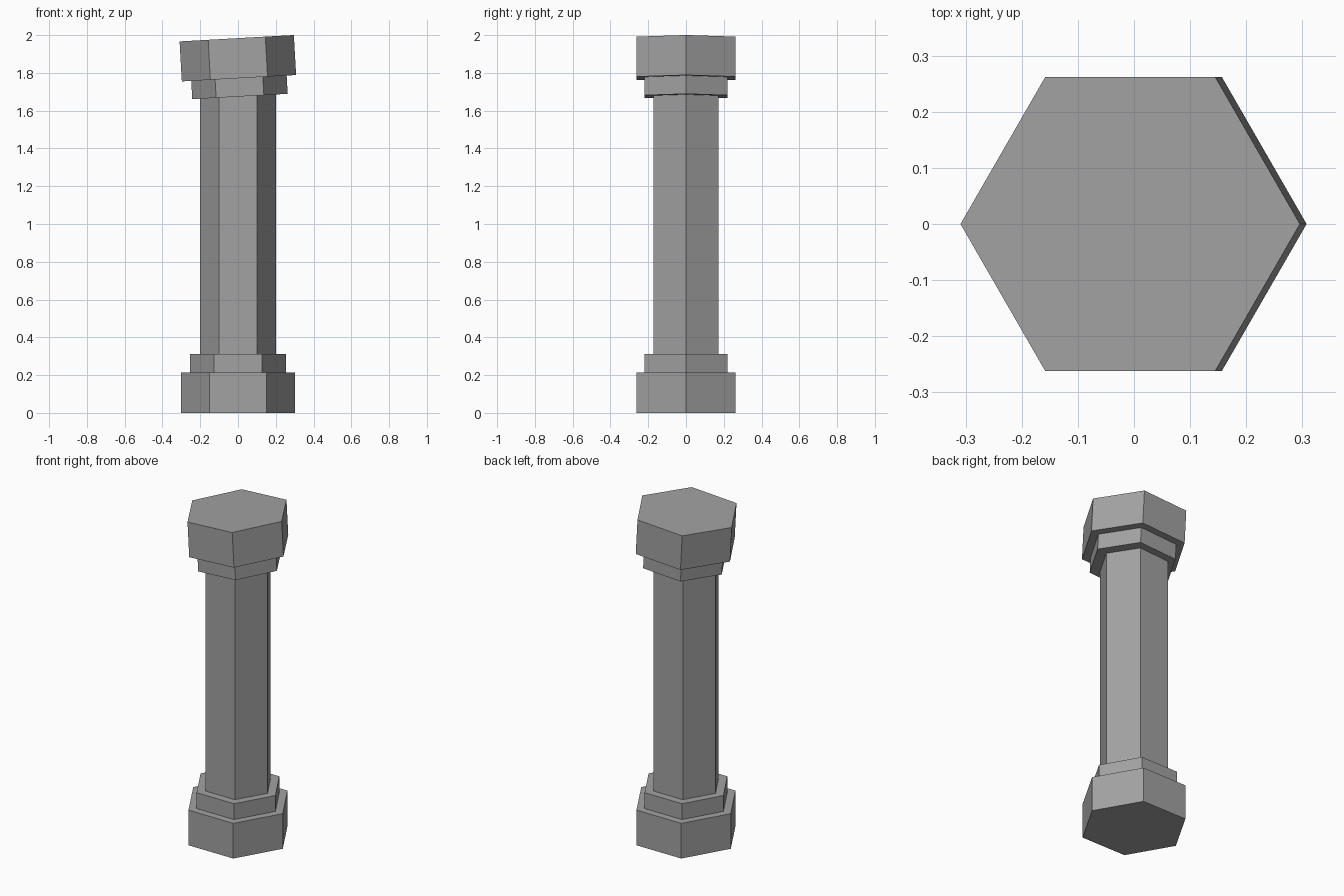
import bpy
import math
from mathutils import Matrix, Vector

cube = bpy.data.objects.get("Cube")
if cube:
    bpy.data.objects.remove(cube, do_unlink=True)

# Single stone colour
stone = bpy.data.materials.new("stone_grey")
stone.use_nodes = True
GREY = (0.36, 0.36, 0.36, 1.0)
stone.diffuse_color = GREY
stone.node_tree.nodes["Principled BSDF"].inputs["Base Color"].default_value = GREY


def hex_block(name, radius, bottom, top, frame=Matrix.Identity(4)):
    """Six-sided block with corners on the x axis, placed in the given frame."""
    bpy.ops.mesh.primitive_cylinder_add(vertices=6, radius=radius, depth=top - bottom)
    block = bpy.context.object
    block.name = name
    turn = Matrix.Rotation(math.radians(30), 4, "Z")
    lift = Matrix.Translation((0, 0, (bottom + top) / 2))
    block.data.transform(frame @ lift @ turn)
    block.data.materials.append(stone)
    return block


PLINTH_R, COLLAR_R, SHAFT_R = 0.303, 0.253, 0.2
PLINTH_H, COLLAR_H = 0.215, 0.097

# Foot and shaft
hex_block("base_plinth", PLINTH_R, 0, PLINTH_H)
hex_block("base_collar", COLLAR_R, PLINTH_H, PLINTH_H + COLLAR_H)
hex_block("shaft", SHAFT_R, PLINTH_H + COLLAR_H, 1.70)

# Capital, tipped slightly so its left side rises
tilt = Matrix.Translation((0.0105, 0, 1.675)) @ Matrix.Rotation(math.radians(-3.2), 4, "Y")
hex_block("capital_collar", COLLAR_R, 0, COLLAR_H, tilt)
hex_block("capital_block", PLINTH_R, COLLAR_H, COLLAR_H + 0.212, tilt)
